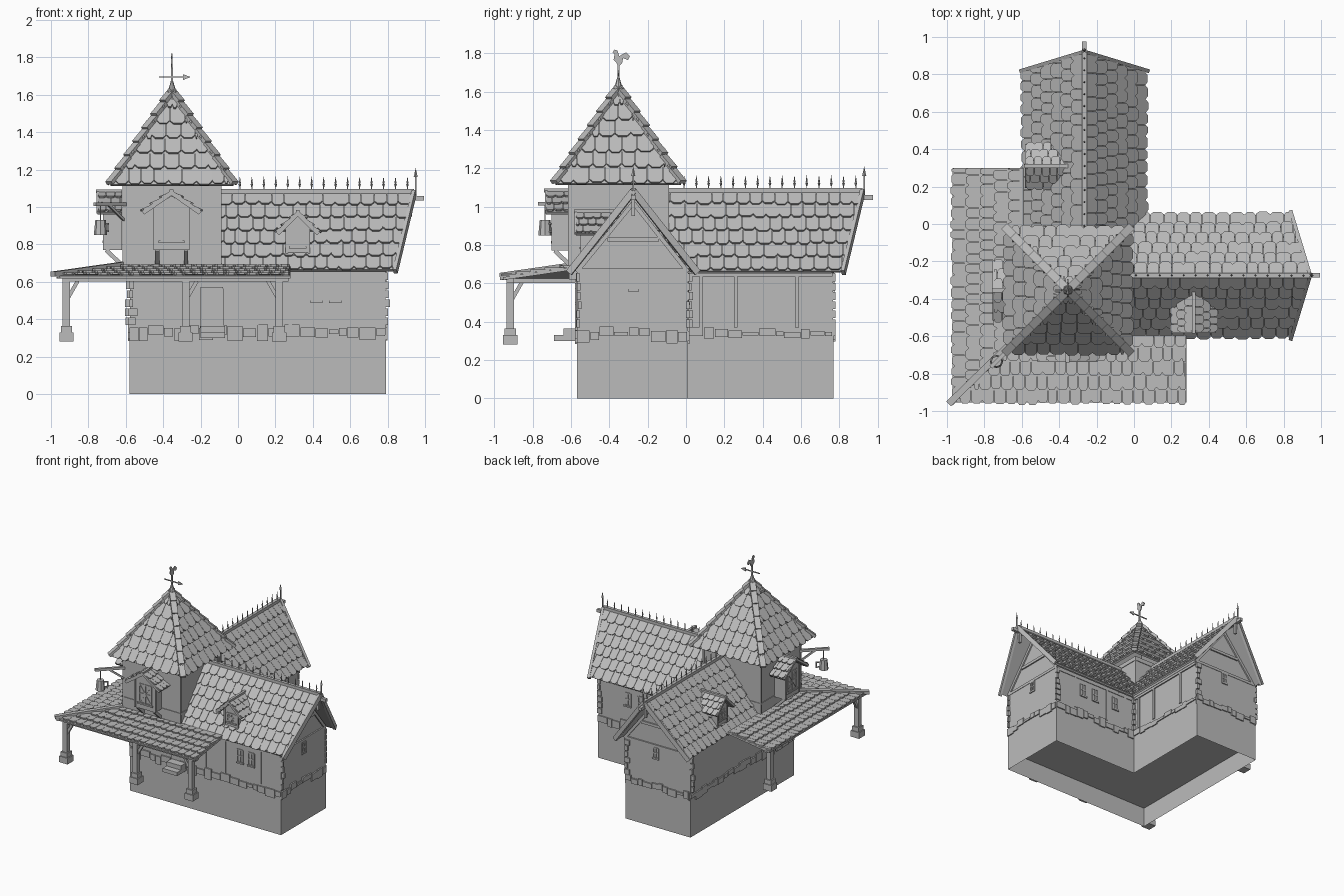
import bpy, bmesh, math, random
from mathutils import Vector, Matrix

random.seed(4)
old = bpy.data.objects.get("Cube")
if old:
    bpy.data.objects.remove(old)

grey = bpy.data.materials.new("plain grey")
grey.use_nodes = True
grey.diffuse_color = (0.5, 0.5, 0.5, 1)
grey.node_tree.nodes["Principled BSDF"].inputs["Base Color"].default_value = grey.diffuse_color


def make(name, bm, swap=None):
    """Finish a part; swap mirrors it over the diagonal, then shifts it in x and y."""
    if swap:
        for v in bm.verts:
            v.co = (v.co.y + swap[0], v.co.x + swap[1], v.co.z)
    bmesh.ops.recalc_face_normals(bm, faces=bm.faces)
    mesh = bpy.data.meshes.new(name)
    bm.to_mesh(mesh)
    bm.free()
    mesh.materials.append(grey)
    bpy.context.collection.objects.link(bpy.data.objects.new(name, mesh))


def box(bm, lo, hi):
    lo, hi = Vector(lo), Vector(hi)
    m = Matrix.Translation((lo + hi) / 2) @ Matrix.Diagonal((*(hi - lo), 1))
    bmesh.ops.create_cube(bm, size=1, matrix=m)


def beam(bm, a, b, w=0.02, h=None):
    a, b = Vector(a), Vector(b)
    d = b - a
    rot = d.to_track_quat('Z', 'Y').to_matrix().to_4x4()
    m = Matrix.Translation((a + b) / 2) @ rot @ Matrix.Diagonal((w, h or w, d.length, 1))
    bmesh.ops.create_cube(bm, size=1, matrix=m)


def prism(bm, pts, vec):
    face = bm.faces.new([bm.verts.new(p) for p in pts])
    ext = bmesh.ops.extrude_face_region(bm, geom=[face], use_keep_orig=True)
    verts = [g for g in ext["geom"] if isinstance(g, bmesh.types.BMVert)]
    bmesh.ops.translate(bm, verts=verts, vec=vec)
    return face


def cone(bm, at, r1, r2, depth, sides=8):
    bmesh.ops.create_cone(bm, cap_ends=True, segments=sides, radius1=r1, radius2=r2,
                          depth=depth, matrix=Matrix.Translation(at))


def shingles(bm, o, u, v, left, right, rows, w=0.068):
    """Rows of round-ended tiles on the slope o + u*s + v*t, over a thin deck."""
    o, u, v = Vector(o), Vector(u), Vector(v)
    n = u.cross(v).normalized()
    n = -n if n.z < 0 else n
    deck = [o + u * left(0), o + u * right(0), o + v + u * right(1), o + v + u * left(1)]
    if (deck[2] - deck[3]).length < 0.001:
        deck.pop()
    prism(bm, deck, n * -0.015)
    for i in range(rows):
        lo, hi = left((i + 0.5) / rows), right((i + 0.5) / rows)
        s = lo - w / 2 * (i % 2)
        while s < hi:
            a, b = max(s, lo), min(s + w * random.uniform(0.85, 1.15), hi)
            s = b
            if b - a < 0.01:
                continue
            t = (i - random.uniform(0, 0.12)) / rows
            top, mid, r = min((i + 1.2) / rows, 1), t + 0.2 / rows, (b - a) * 0.22
            a, b = a + 0.001, b - 0.001
            shape = [(a, top), (b, top), (b, mid), (b - r, t), (a + r, t), (a, mid)]
            pts = [o + u * x + v * y + n * (0.004 + 0.015 * (top - y) / (top - t)) for x, y in shape]
            prism(bm, pts, n * -0.012)


def window(bm, cx, y, z0, z1, half, out):
    """Framed window with a cross bar on a wall facing along y."""
    for x in (cx - half, cx, cx + half):
        beam(bm, (x, y, z0), (x, y, z1), 0.01)
    for z in (z0, (z0 + z1) / 2, z1):
        beam(bm, (cx - half, y, z), (cx + half, y, z), 0.01)
    box(bm, (cx - half * 1.3, min(y, y + out), z0 - 0.012), (cx + half * 1.3, max(y, y + out), z0))


# Ground block, hollow underneath, and house walls
X0, X1, Y0, Y1, YEND = -0.58, 0.79, -0.57, 0.01, 0.77
outline = [(X0, Y0), (X1, Y0), (X1, Y1), (Y1, Y1), (Y1, YEND), (X0, YEND)]
bm = bmesh.new()
base = prism(bm, [(x, y, 0) for x, y in outline], (0, 0, 0.35))
bmesh.ops.recalc_face_normals(bm, faces=bm.faces)
bmesh.ops.inset_region(bm, faces=[base], thickness=0.003, depth=-0.16)
make("foundation", bm)
bm = bmesh.new()
prism(bm, [(x * 0.997, y * 0.997, 0.34) for x, y in outline], (0, 0, 0.33))
make("house_walls", bm)

# Stone course around the walls and corner stones
bm = bmesh.new()
for i, p in enumerate(outline):
    a, b = Vector(p), Vector(outline[(i + 1) % len(outline)])
    d = (b - a).normalized()
    s, end = 0, (b - a).length
    while s < end:
        e = min(s + random.uniform(0.04, 0.09), end)
        z0, z1 = random.uniform(0.28, 0.33), random.uniform(0.345, 0.375)
        p, q = a + d * s, a + d * (e - 0.004)
        beam(bm, (*p, (z0 + z1) / 2), (*q, (z0 + z1) / 2), 0.018, z1 - z0)
        s = e
    for k in range(6):
        r = random.uniform(0.01, 0.026)
        z = 0.37 + k * 0.048
        c = a + d * r * 0.7
        box(bm, (c.x - r, c.y - 0.009, z), (c.x + r, c.y + 0.009, z + 0.04))
make("stone_course", bm)

# The two matching wings
RIDGE, EAVE, TOP = -0.275, 0.665, 1.08
for side, swap in (("front", None), ("back", (0.01, -0.02))):
    bm = bmesh.new()
    prism(bm, [(-0.28, Y0, 0.66), (-0.28, Y1, 0.66), (-0.28, RIDGE, 1.03)], (1.06, 0, 0))
    make(side + "_wing_attic", bm, swap)

    bm = bmesh.new()
    end = lambda t: 0.84 + 0.1 * t
    run = 0.322
    shingles(bm, (0, RIDGE - run, EAVE), (1, 0, 0), (0, run, TOP - EAVE), lambda t: -0.14, end, 6)
    shingles(bm, (0, RIDGE + run, EAVE), (1, 0, 0), (0, -run, TOP - EAVE),
             lambda t: (RIDGE + run) * (1 - t) + RIDGE * t, end, 6)
    make(side + "_wing_shingles", bm, swap)

    # Ridge cap, iron cresting and barge boards
    bm = bmesh.new()
    box(bm, (-0.15, RIDGE - 0.013, TOP - 0.015), (0.94, RIDGE + 0.013, TOP + 0.017))
    box(bm, (0.7, RIDGE - 0.012, 1.035), (0.995, RIDGE + 0.012, 1.06))
    for y in (RIDGE - 0.335, RIDGE + 0.335):
        beam(bm, (0.84, y, EAVE - 0.01), (0.942, RIDGE, TOP), 0.02, 0.035)
    make(side + "_ridge_and_barge_boards", bm, swap)
    bm = bmesh.new()
    for k in range(15):
        x = 0.01 + k * 0.064
        beam(bm, (x, RIDGE, TOP), (x, RIDGE, 1.14), 0.005)
        cone(bm, (x, RIDGE, 1.115), 0.003, 0.007, 0.015, 4)
        cone(bm, (x, RIDGE, 1.145), 0.006, 0, 0.04, 4)
    beam(bm, (0.95, RIDGE, 1.05), (0.95, RIDGE, 1.17), 0.008)
    cone(bm, (0.95, RIDGE, 1.185), 0.011, 0, 0.05, 4)
    make(side + "_ridge_cresting", bm, swap)

    # Gable and wall timbers, nearly flush
    bm = bmesh.new()
    flat = (0.012, 0.022)
    gx = X1 - 0.005
    beam(bm, (gx, Y0, 0.665), (gx, Y1, 0.665), *flat)
    beam(bm, (gx, -0.41, 0.83), (gx, -0.14, 0.83), *flat)
    beam(bm, (0.92, RIDGE, 0.95), (0.92, RIDGE, 1.06), 0.018)
    for y in (Y0, Y1):
        beam(bm, (gx, y, 0.66), (gx, RIDGE, 1.02), *flat)
        beam(bm, (0.02, y, 0.645), (gx, y, 0.645), 0.01, 0.02)
        for x in (0.1, 0.28, 0.6):
            beam(bm, (x, y, 0.37), (x, y, 0.65), 0.02, 0.008)
    make(side + "_wing_timbers", bm, swap)

    # Gable window
    bm = bmesh.new()
    window(bm, RIDGE, -X1, 0.57, 0.65, 0.022, -0.008)
    bmesh.ops.rotate(bm, verts=bm.verts, matrix=Matrix.Rotation(math.pi / 2, 3, 'Z'))
    make(side + "_gable_window", bm, swap)

# Long wall windows
bm = bmesh.new()
for x in (0.42, 0.52):
    window(bm, x, Y0, 0.5, 0.6, 0.025, -0.01)
for x in (0.2, 0.4, 0.52):
    window(bm, x, Y1, 0.5, 0.6, 0.025, 0.01)
make("wall_windows", bm)

# Gabled dormers on the wings and bays on the tower
huts = [("dormer", 0.32, 0.112, 0.06, -0.575, -0.545, -0.34, 0.74, 0.86, 0.97, (0.0, -0.01)),
        ("tower_bay", -0.355, 0.155, 0.09, -0.73, -0.695, -0.6, 0.77, 0.972, 1.08, (-0.02, 0.0))]
for name, cx, half, body, y0, face, y1, floor, eave, top, shift in huts:
    for side, swap in (("front", None), ("side", shift)):
        bm = bmesh.new()
        gable = [(cx - body, floor), (cx + body, floor), (cx + body, eave + 0.03),
                 (cx, top - 0.02), (cx - body, eave + 0.03)]
        prism(bm, [(x, face, z) for x, z in gable], (0, y1 - face, 0))
        make(f"{side}_{name}_body", bm, swap)
        bm = bmesh.new()
        for s in (-1, 1):
            shingles(bm, (cx + s * half, 0, eave), (0, 1, 0), (-s * half, 0, top - eave),
                     lambda t: y0, lambda t: y1, 3, 0.045)
            beam(bm, (cx + s * half, y0, eave), (cx, y0, top), 0.014, 0.018)
        beam(bm, (cx, y0 - 0.01, top + 0.005), (cx, y1, top + 0.005), 0.02)
        make(f"{side}_{name}_roof", bm, swap)
        bm = bmesh.new()
        w, lo, hi = body * 0.6, floor + 0.05, eave
        window(bm, cx, face, lo, hi, w, -0.01)
        for s in (-1, 1):
            beam(bm, (cx - s * w, face, lo), (cx + s * w, face, hi), 0.008)
            beam(bm, (cx + s * body, face, floor), (cx + s * body, face, eave + 0.03), 0.012)
            if name == "tower_bay":
                beam(bm, (cx + s * body * 0.85, face + 0.01, floor), (cx + s * body * 0.85, y1, 0.69), 0.022)
        make(f"{side}_{name}_frame", bm, swap)

# Square tower with a pointed roof
C, HALF, R = -0.353, 0.258, 0.328
bm = bmesh.new()
box(bm, (C - HALF, C - HALF, 0.62), (C + HALF, C + HALF, 1.13))
make("tower_walls", bm)
bm = bmesh.new()
for sx in (-1, 1):
    for sy in (-1, 1):
        p = (C + sx * HALF, C + sy * HALF)
        beam(bm, (*p, 0.66), (*p, 1.12), 0.012)
    for z in (0.77, 1.1):
        beam(bm, (C - HALF, C + sx * HALF, z), (C + HALF, C + sx * HALF, z), 0.01, 0.018)
        beam(bm, (C + sx * HALF, C - HALF, z), (C + sx * HALF, C + HALF, z), 0.01, 0.018)
make("tower_timbers", bm)
bm = bmesh.new()
for k in range(4):
    turn = Matrix.Rotation(k * math.pi / 2, 3, 'Z')
    at = lambda p: turn @ Vector(p) + Vector((C, C, 0))
    shingles(bm, at((0, -R, 1.122)), turn @ Vector((1, 0, 0)), turn @ Vector((0, R, 0.488)),
             lambda t: -R * (1 - t), lambda t: R * (1 - t), 6, 0.075)
    low, high = at((-R - 0.008, -R - 0.008, 1.112)), at((0, 0, 1.62))
    for j in range(7):  # overlapping hip caps
        a, b = low.lerp(high, j / 7), low.lerp(high, (j + 1.1) / 7)
        beam(bm, a + Vector((0, 0, 0.016)), b, 0.045, 0.022)
make("tower_roof", bm)

# Finial and weathervane
bm = bmesh.new()
cone(bm, (C, C, 1.59), 0.05, 0.02, 0.09)
cone(bm, (C, C, 1.65), 0.02, 0.006, 0.05)
beam(bm, (C, C, 1.6), (C, C, 1.745), 0.01)
beam(bm, (C - 0.07, C, 1.695), (C + 0.08, C, 1.695), 0.007)
prism(bm, [(C + 0.06, C - 0.004, 1.71), (C + 0.1, C - 0.004, 1.695), (C + 0.06, C - 0.004, 1.68)], (0, 0.008, 0))
make("weathervane_pole", bm)
bm = bmesh.new()
bird = [(0, .73), (.02, .75), (.025, .775), (.05, .765), (.06, .785), (.04, .805), (.02, .795),
        (.005, .785), (-.005, .815), (-.02, .82), (-.03, .805), (-.02, .795), (-.025, .765), (-.01, .75)]
prism(bm, [(C - 0.004, C + y, 1 + z) for y, z in bird], (0.008, 0, 0))
make("weathervane_bird", bm)

# Porch roof wrapping two sides
OUT, LOW, RISE, DEPTH = -0.97, 0.632, 0.055, 0.38
bm = bmesh.new()
hip = lambda t: OUT + DEPTH * t
shingles(bm, (0, OUT + 0.015, LOW), (1, 0, 0), (0, DEPTH, RISE), hip, lambda t: 0.28, 5, 0.058)
shingles(bm, (OUT, 0, LOW), (0, 1, 0), (DEPTH, 0, RISE), hip, lambda t: 0.3, 5, 0.058)
beam(bm, (-0.99, -0.96, LOW + 0.01), (-0.6, -0.58, LOW + RISE + 0.01), 0.035, 0.025)
make("porch_roof", bm)
bm = bmesh.new()
P = -0.917
box(bm, (P - 0.02, P - 0.02, 0.602), (0.27, P + 0.02, 0.625))
box(bm, (P - 0.02, P - 0.02, 0.602), (P + 0.02, 0.28, 0.625))
make("porch_beams", bm)
bm = bmesh.new()
stones = bmesh.new()
for x, y in ((P, P), (-0.28, P), (0.22, P), (P, 0.22)):
    box(bm, (x - 0.02, y - 0.02, 0.34), (x + 0.02, y + 0.02, 0.61))
    box(stones, (x - 0.038, y - 0.038, 0.28), (x + 0.038, y + 0.038, 0.33))
    box(stones, (x - 0.03, y - 0.03, 0.33), (x + 0.03, y + 0.03, 0.365))
    back = -0.06 if y > 0 or x > 0 else 0.06
    if y == P:
        beam(bm, (x, y, 0.5), (x + back, y, 0.605), 0.02)
    if x == P:
        beam(bm, (x, y, 0.5), (x, y + back, 0.605), 0.02)
make("porch_posts", bm)
make("post_bases", stones)

# Front door with step
bm = bmesh.new()
box(bm, (-0.19, Y0 - 0.006, 0.3), (-0.09, Y0, 0.56))
for x in (-0.195, -0.085):
    beam(bm, (x, Y0, 0.3), (x, Y0, 0.565), 0.016)
beam(bm, (-0.2, Y0, 0.565), (-0.08, Y0, 0.565), 0.016)
make("front_door", bm)
bm = bmesh.new()
box(bm, (-0.2, -0.69, 0.3), (-0.07, Y0, 0.33))
box(bm, (-0.2, -0.64, 0.33), (-0.07, Y0, 0.365))
make("door_step", bm)

# Corner bracket with hanging mug sign
bm = bmesh.new()
beam(bm, (-0.6, -0.6, 1.015), (-0.765, -0.765, 1.015), 0.02)
beam(bm, (-0.61, -0.61, 0.93), (-0.69, -0.69, 1.01), 0.013)
beam(bm, (-0.735, -0.735, 1.01), (-0.735, -0.735, 0.92), 0.005)
make("sign_bracket", bm)
bm = bmesh.new()
cone(bm, (-0.735, -0.735, 0.89), 0.036, 0.028, 0.08)
for z in (0.87, 0.91):
    beam(bm, (-0.72, -0.72, z), (-0.695, -0.695, z), 0.008)
beam(bm, (-0.695, -0.695, 0.866), (-0.695, -0.695, 0.914), 0.008)
make("hanging_mug", bm)
